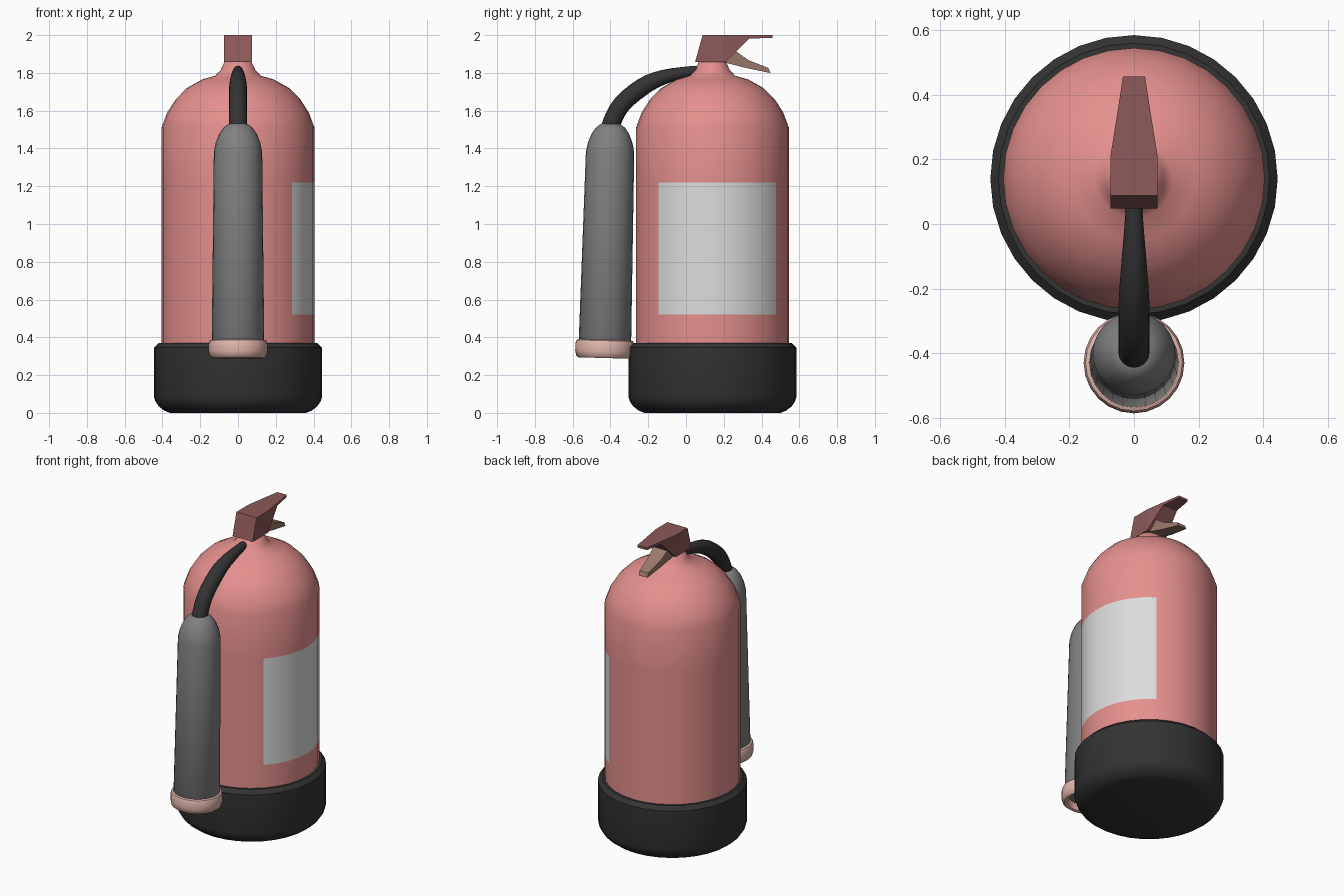
import bpy, bmesh, math
from mathutils import Vector, Matrix

if "Cube" in bpy.data.objects:
    bpy.data.objects.remove(bpy.data.objects["Cube"])


def material(name, rgb):
    m = bpy.data.materials.new(name)
    m.diffuse_color = (*rgb, 1)
    m.use_nodes = True
    m.node_tree.nodes["Principled BSDF"].inputs["Base Color"].default_value = m.diffuse_color
    return m


RED = material("soft red", (0.78, 0.28, 0.27))
LABEL = material("label grey white", (0.72, 0.72, 0.72))
BLACK = material("rubber black", (0.033, 0.033, 0.033))
GREY = material("horn grey", (0.22, 0.22, 0.22))
PINK = material("rim pink", (0.76, 0.47, 0.41))
DARK_RED = material("handle dark red", (0.27, 0.10, 0.10))
BROWN = material("lever brown", (0.33, 0.19, 0.15))


def finish(name, bm, mats, smooth=None):
    bmesh.ops.recalc_face_normals(bm, faces=bm.faces)
    mesh = bpy.data.meshes.new(name)
    bm.to_mesh(mesh)
    bm.free()
    for m in mats:
        mesh.materials.append(m)
    ob = bpy.data.objects.new(name, mesh)
    bpy.context.collection.objects.link(ob)
    if smooth:
        bpy.ops.object.select_all(action='DESELECT')
        ob.select_set(True)
        bpy.context.view_layer.objects.active = ob
        bpy.ops.object.shade_smooth_by_angle(angle=math.radians(smooth))
    return ob


def skin(bm, rings, close=False):
    """Bridge rings of points with quads; cap the ends or join them."""
    rows = [[bm.verts.new(p) for p in ring] for ring in rings]
    n = len(rows[0])
    pairs = list(zip(rows, rows[1:]))
    if close:
        pairs.append((rows[-1], rows[0]))
    for a, b in pairs:
        for i in range(n):
            j = (i + 1) % n
            bm.faces.new((a[i], a[j], b[j], b[i]))
    if not close:
        bm.faces.new(rows[0])
        bm.faces.new(rows[-1])


def lathe(profile, sides, matrix, close=False):
    bm = bmesh.new()
    rings = [[matrix @ Vector((r * math.cos(k * math.tau / sides),
                               r * math.sin(k * math.tau / sides), z))
              for k in range(sides)] for r, z in profile]
    skin(bm, rings, close)
    return bm


CY = 0.14
axis = Matrix.Translation((0, CY, 0))

# Rubber base
base = [(0.36, 0.0), (0.39, 0.012), (0.42, 0.035), (0.437, 0.06), (0.445, 0.085),
        (0.445, 0.345), (0.42, 0.37), (0.39, 0.37)]
finish("base", lathe(base, 32, axis), [BLACK], 38)

# Tank with domed top and neck, label coloured by height and direction
tank = [(0.405, 0.3), (0.405, 0.52), (0.405, 1.22), (0.405, 1.51), (0.375, 1.59),
        (0.33, 1.66), (0.27, 1.72), (0.19, 1.765), (0.12, 1.785), (0.092, 1.815),
        (0.072, 1.858), (0.06, 1.865)]
bm = lathe(tank, 32, axis)
for f in bm.faces:
    c = f.calc_center_median()
    angle = math.degrees(math.atan2(c.y - CY, c.x))
    if 0.6 < c.z < 1.1 and -45 < angle < 56.25:
        f.material_index = 1
finish("tank", bm, [RED, LABEL], 38)

# Horn and its rim share a slightly tilted axis
tilt = Matrix.Translation((0, -0.398, 1.53)) @ Matrix.Rotation(-0.027, 4, 'X')
horn = [(0.05, 0.0), (0.075, -0.018), (0.098, -0.05), (0.118, -0.1), (0.128, -0.15),
        (0.139, -1.17), (0.125, -1.19)]
finish("horn", lathe(horn, 24, tilt), [GREY], 38)
rim = [(0.135, -1.142), (0.15, -1.148), (0.156, -1.165), (0.156, -1.205),
       (0.150, -1.23), (0.138, -1.24), (0.122, -1.235), (0.118, -1.18)]
finish("horn_rim", lathe(rim, 24, tilt, close=True), [PINK], 40)

# Hose swept along a smooth tapered path (y, z, radius)
ctrl = [(0.10, 1.808, 0.026), (0.03, 1.809, 0.027), (-0.12, 1.777, 0.039),
        (-0.23, 1.726, 0.047), (-0.34, 1.634, 0.048), (-0.392, 1.54, 0.048),
        (-0.398, 1.51, 0.048)]
pts = [Vector(c) for c in ctrl]
path = []
for i in range(len(pts) - 1):
    p0, p1, p2, p3 = pts[max(i - 1, 0)], pts[i], pts[i + 1], pts[min(i + 2, len(pts) - 1)]
    for s in range(3):
        t = s / 3
        path.append(0.5 * (2 * p1 + (p2 - p0) * t + (2 * p0 - 5 * p1 + 4 * p2 - p3) * t * t
                           + (3 * p1 - p0 - 3 * p2 + p3) * t ** 3))
path.append(pts[-1])
rings = []
for i, (y, z, r) in enumerate(path):
    d = path[min(i + 1, len(path) - 1)] - path[max(i - 1, 0)]
    up = Vector((0, -d.y, d.x)).normalized()
    rings.append([Vector((0, y, z)) + r * (math.cos(k * math.tau / 16) * Vector((1, 0, 0))
                  + math.sin(k * math.tau / 16) * up) for k in range(16)])
bm = bmesh.new()
skin(bm, rings)
finish("hose", bm, [BLACK], 40)


# Flat-faced handle and lever: stations of (top y, top z, bottom y, bottom z, half width)
def grip(name, stations, mat):
    bm = bmesh.new()
    skin(bm, [[(-w, yt, zt), (w, yt, zt), (w, yb, zb), (-w, yb, zb)]
              for yt, zt, yb, zb, w in stations])
    finish(name, bm, [mat])


grip("carry_handle", [(0.088, 2.0, 0.048, 1.857, 0.073), (0.21, 2.0, 0.21, 1.857, 0.073),
                      (0.335, 2.0, 0.335, 1.982, 0.053), (0.457, 2.0, 0.457, 1.985, 0.034)],
     DARK_RED)
grip("squeeze_lever", [(0.19, 1.90, 0.19, 1.86, 0.052), (0.267, 1.913, 0.212, 1.853, 0.052),
                       (0.33, 1.868, 0.31, 1.828, 0.044), (0.436, 1.826, 0.447, 1.799, 0.032)],
     BROWN)
